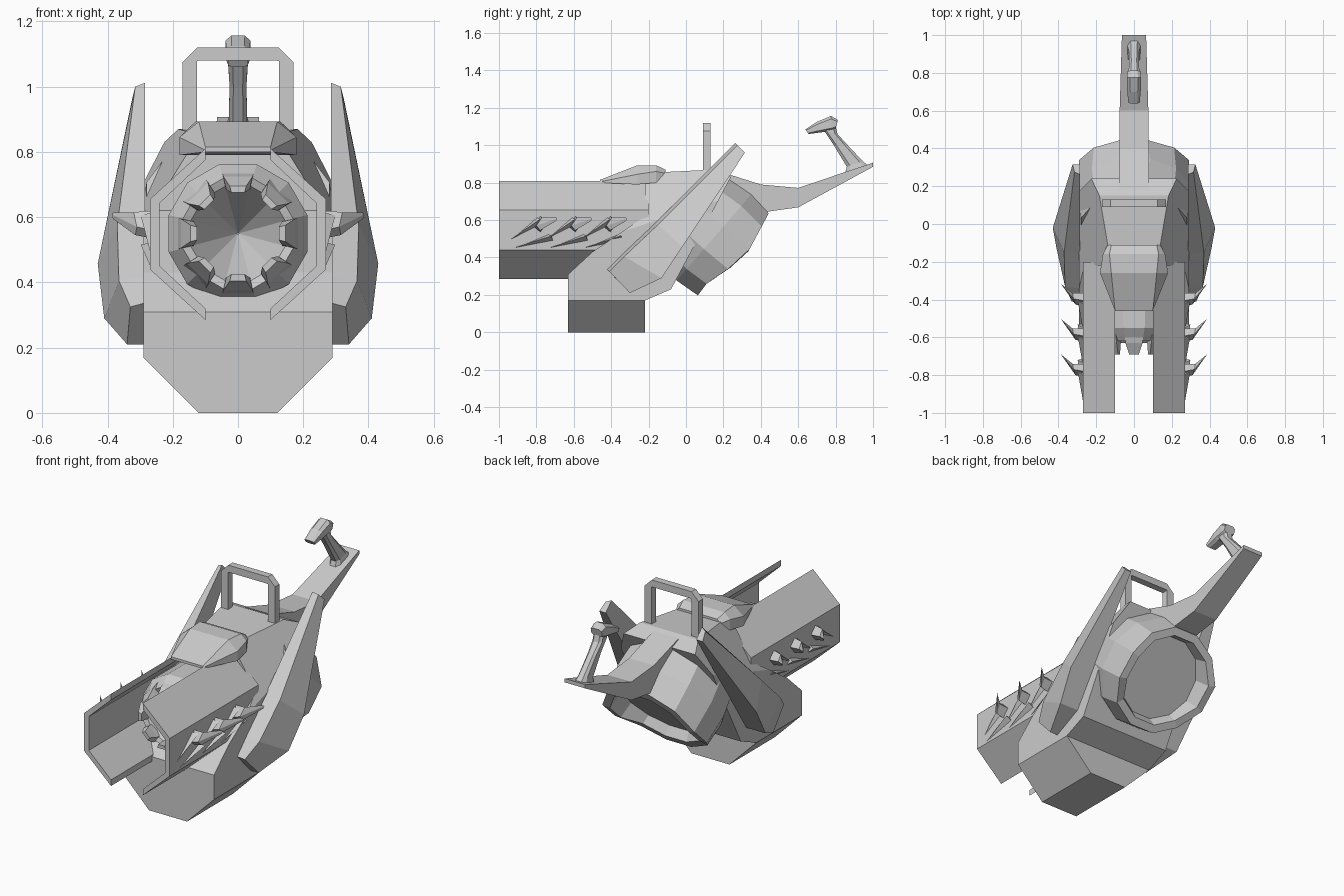
import bpy, bmesh
from math import sin, cos, pi
from mathutils import Vector

if "Cube" in bpy.data.objects:
    bpy.data.objects.remove(bpy.data.objects["Cube"])


def finish(name, bm):
    bmesh.ops.recalc_face_normals(bm, faces=bm.faces[:])
    me = bpy.data.meshes.new(name)
    bm.to_mesh(me)
    bm.free()
    ob = bpy.data.objects.new(name, me)
    bpy.context.collection.objects.link(ob)
    return ob


def loft_bm(rings, closed=False):
    """Skin equal-length rings; cap both ends unless the rings form a loop."""
    bm = bmesh.new()
    vs = [[bm.verts.new(p) for p in r] for r in rings]
    n = len(vs[0])
    pairs = list(zip(vs, vs[1:])) + ([(vs[-1], vs[0])] if closed else [])
    for a, b in pairs:
        for i in range(n):
            j = (i + 1) % n
            bm.faces.new((a[i], a[j], b[j], b[i]))
    if not closed:
        bm.faces.new(vs[0])
        bm.faces.new(vs[-1])
    return bm


def loft(name, rings, closed=False):
    return finish(name, loft_bm(rings, closed))


def pair(name, rings):
    for side, s in (("right", 1), ("left", -1)):
        loft(f"{name}_{side}", [[(s * x, y, z) for x, y, z in r] for r in rings])


def side_prism(name, pts, w):
    return loft(name, [[(x, y, z) for y, z in pts] for x in (-w, w)])


# Main body: side profile extruded, then chamfered top and bottom
body = [(-.63, 0), (-.22, 0), (-.22, .17), (-.08, .23), (.24, .83), (.15, .87),
        (-.15, .855), (-.22, .81), (-.22, .62), (-.5, .43), (-.63, .31)]
bm = loft_bm([[(x, y, z) for y, z in body] for x in (-.29, .29)])
for s in (1, -1):
    for co, no in (((s * .12, 0, 0), (s, 0, -1)),
                   ((s * .2, .235, .87), (s, -.2, .62))):
        cut = bmesh.ops.bisect_plane(bm, geom=bm.verts[:] + bm.edges[:] + bm.faces[:],
                                     plane_co=co, plane_no=no, clear_outer=True)
        bmesh.ops.holes_fill(bm, edges=[e for e in bm.edges if e.is_boundary])
finish("body", bm)

# Barrel shroud rails: open channel either side of the barrel
channel = [(.1, .81), (.27, .655), (.27, .44), (.1, .285),
           (.1, .32), (.24, .45), (.24, .643), (.1, .775)]
pair("barrel_rail", [[(x, y, z) for x, z in channel] for y in (-1, -.2)])

# Barrel with hollow conical muzzle
N = 12
def ring(r, y):
    return [(r * sin((i + .5) * 2 * pi / N), y, .55 + r * cos((i + .5) * 2 * pi / N))
            for i in range(N)]
loft("barrel", [ring(r, y) for r, y in
                ((.22, -.2), (.22, -.55), (.175, -.62), (.15, -.61), (.003, -.38))])

# Muzzle teeth
for k in range(8):
    a = k * pi / 4
    def tooth(w, r0, r1, y):
        return [(r * sin(a) + u * cos(a), y, .55 + r * cos(a) - u * sin(a))
                for u, r in ((-w, r0), (w, r0), (w * .8, r1), (-w * .8, r1))]
    loft(f"muzzle_tooth_{k}", [tooth(.05, .19, .14, -.57), tooth(.045, .175, .135, -.63),
                               tooth(.025, .145, .125, -.69)])

# Side fins: (outer front edge, outer back edge) at each station
stations = [((.315, .275, 1.0), (.325, .315, .96)), ((.37, -.15, .575), (.43, -.02, .457)),
            ((.365, -.33, .405), (.41, -.13, .29)), ((.33, -.41, .325), (.34, -.30, .21))]
pair("side_fin", [[(.285, f[1] - .012, f[2] + .012), f, b, (.285, b[1], b[2])]
                  for f, b in stations])

# Rear thruster drum: tilted twelve-sided lathe with a stepped rim
axis, up = Vector((0, .756, -.655)), Vector((0, .655, .756))
centre = Vector((0, .255, .415))
def bulge(s):
    pts = [(-.32, 0), (-.18, -.01), (.01, .06), (.32, -.01)]
    for (a, p), (b, q) in zip(pts, pts[1:]):
        if s <= b:
            return p + (q - p) * (s - a) / (b - a)
    return 0
def drum(r, t, rim):
    out = []
    for i in range(N):
        a = (i + .5) * 2 * pi / N
        s = r * cos(a)
        out.append(centre + up * s + Vector((r * sin(a), 0, 0)) + axis * (t + rim * bulge(s)))
    return out
loft("thruster", [drum(.29, -.36, 0), drum(.315, -.14, 0), drum(.3, 0, 1),
                  drum(.255, 0, 1), drum(.235, -.06, 0)])

# Rear beam and pistol grip
beam = [((.08, .18, .86), .6), ((.078, .4, .79), .64), ((.076, .6, .772), .668),
        ((.064, 1.0, .907), .885)]
loft("rear_beam", [[(-x, y, z), (x, y, z), (x, y, b), (-x, y, b)] for (x, y, z), b in beam])
def slab(y0, z0, y1, z1, w):
    c = w * .55
    dy, dz = (y1 - y0) * .2, (z1 - z0) * .2
    return [(-c, y0, z0), (c, y0, z0), (w, y0 + dy, z0 + dz), (w, y1 - dy, z1 - dz),
            (c, y1, z1), (-c, y1, z1), (-w, y1 - dy, z1 - dz), (-w, y0 + dy, z0 + dz)]
loft("grip", [slab(.85, .85, .97, .895, .034), slab(.86, .885, .945, .915, .028),
              slab(.79, 1.0, .86, 1.005, .026), slab(.74, 1.075, .81, 1.06, .03),
              slab(.73, 1.1, .8, 1.1, .03)])
loft("grip_cap", [slab(.655, 1.06, .638, 1.085, .03), slab(.73, 1.07, .7, 1.125, .036),
                  slab(.78, 1.075, .775, 1.157, .038), slab(.8, 1.09, .812, 1.135, .034)])

# Carry arch on top
outer = [(-.17, .84), (-.17, 1.075), (-.125, 1.12), (.125, 1.12), (.17, 1.075), (.17, .84)]
inner = [(-.125, .84), (-.125, 1.078), (-.12, 1.08), (.12, 1.08), (.125, 1.078), (.125, .84)]
loft("carry_arch", [[(ox, .09, oz), (ox, .13, oz), (ix, .13, iz), (ix, .09, iz)]
                    for (ox, oz), (ix, iz) in zip(outer, inner)])

# Faceted hump over the barrel: half widths and heights along y
hump = [(-.46, .1, .1, .8, .805, .815), (-.26, .18, .12, .79, .845, .893),
        (-.16, .165, .13, .8, .86, .893), (-.11, .14, .12, .83, .85, .87)]
loft("top_hump", [[(-w, y, b), (w, y, b), (w, y, m), (t, y, h), (-t, y, h), (-w, y, m)]
                  for y, w, t, b, m, h in hump])

# Rail claws: swept blade with two slivers running forward along the rail
for k in range(3):
    y = -.75 + .187 * k
    def at(pts):
        return [(px, y + py, pz) for px, py, pz in pts]
    pair(f"claw_blade_{k}", [
        at([(.265, -.06, .56), (.265, -.03, .62), (.265, .01, .58), (.265, -.03, .535)]),
        at([(.31, -.05, .57), (.32, -.02, .615), (.325, .01, .585), (.315, -.03, .545)]),
        at([(.38, .05, .605), (.383, .055, .615), (.387, .06, .605), (.383, .055, .595)])])
    for n, tip, root in (("upper", (.268, -.2, .485), (.285, -.03, .615)),
                         ("lower", (.268, -.18, .445), (.285, .03, .525))):
        pair(f"claw_{n}_{k}", [
            at([(.262, tip[1], tip[2]), (tip[0], tip[1], tip[2] + .003), (.262, tip[1] + .005, tip[2])]),
            at([(.262, root[1] - .02, root[2]), (.298, root[1], root[2] - .01),
                (.262, root[1] + .01, root[2] - .04)])])
